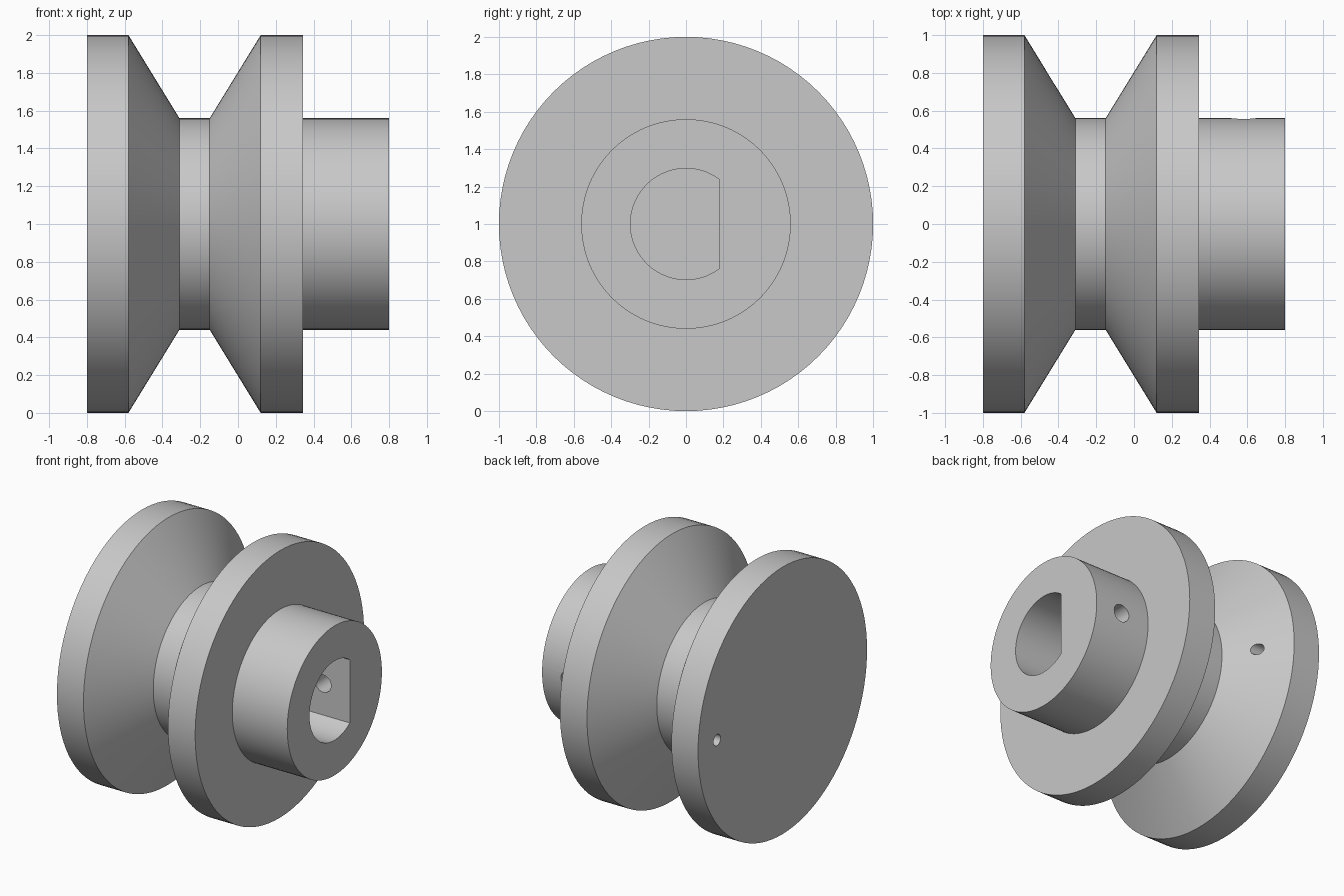
import bpy, bmesh
from math import sin, cos, acos, pi
from mathutils import Vector

cube = bpy.data.objects.get("Cube")
if cube:
    bpy.data.objects.remove(cube)

SEGMENTS = 96
AXIS_Z = 1.0


def make_object(name, bm):
    bmesh.ops.recalc_face_normals(bm, faces=bm.faces)
    mesh = bpy.data.meshes.new(name)
    bm.to_mesh(mesh)
    bm.free()
    obj = bpy.data.objects.new(name, mesh)
    bpy.context.collection.objects.link(obj)
    return obj


def arc(radius, start, end, steps):
    return [(radius * cos(start + (end - start) * i / steps),
             radius * sin(start + (end - start) * i / steps)) for i in range(steps + 1)]


def prism(name, outline, place, direction):
    """Extrude a closed outline; place maps its 2D points into space."""
    bm = bmesh.new()
    face = bm.faces.new([bm.verts.new(place(u, v)) for u, v in outline])
    extruded = bmesh.ops.extrude_face_region(bm, geom=[face])["geom"]
    moved = [g for g in extruded if isinstance(g, bmesh.types.BMVert)]
    bmesh.ops.translate(bm, verts=moved, vec=Vector(direction))
    return make_object(name, bm)


# Pulley body: lathe profile (x, radius) with V groove and hub
profile = [(-0.80, 1), (-0.58, 1), (-0.31, 0.56), (-0.15, 0.56),
           (0.12, 1), (0.345, 1), (0.345, 0.56), (0.80, 0.56)]
bm = bmesh.new()
rings = []
for x, r in profile:
    rings.append([bm.verts.new((x, u, AXIS_Z + v))
                  for u, v in arc(r, 0, 2 * pi, SEGMENTS)[:-1]])
for a, b in zip(rings, rings[1:]):
    for i in range(SEGMENTS):
        j = (i + 1) % SEGMENTS
        bm.faces.new((a[i], a[j], b[j], b[i]))
bm.faces.new(rings[0])
bm.faces.new(rings[-1])
pulley = make_object("pulley", bm)

# D-shaped shaft bore, blind, open at the hub end
bore_radius, flat_y = 0.297, 0.18
half = acos(flat_y / bore_radius)
bore = prism("bore_cutter", arc(bore_radius, half, 2 * pi - half, 64),
             lambda u, v: (-0.3, u, AXIS_Z + v), (1.3, 0, 0))

# Set screw hole through the hub wall into the flat of the bore
screw = prism("set_screw_cutter", arc(0.065, 0, 2 * pi, 32)[:-1],
              lambda u, v: (0.58 + u, 0.05, AXIS_Z + v), (0, 0.7, 0))

# Small cord hole through the left flange
cord = prism("cord_hole_cutter", arc(0.042, 0, 2 * pi, 32)[:-1],
             lambda u, v: (-0.9, 0.775 + u, AXIS_Z + v), (0.7, 0, 0))

# Cut the holes and apply
cutters = (bore, screw, cord)
for cutter in cutters:
    cutter.hide_render = True
    mod = pulley.modifiers.new(cutter.name, "BOOLEAN")
    mod.operation = "DIFFERENCE"
    mod.solver = "EXACT"
    mod.object = cutter
bpy.context.view_layer.update()
evaluated = pulley.evaluated_get(bpy.context.evaluated_depsgraph_get())
cut_mesh = bpy.data.meshes.new_from_object(evaluated)
pulley.modifiers.clear()
pulley.data = cut_mesh
for cutter in cutters:
    bpy.data.objects.remove(cutter)

# Plain grey material
grey = bpy.data.materials.new("light grey")
grey.use_nodes = True
colour = (0.58, 0.58, 0.58, 1)
grey.diffuse_color = colour
grey.node_tree.nodes["Principled BSDF"].inputs["Base Color"].default_value = colour
pulley.data.materials.clear()
pulley.data.materials.append(grey)

# Smooth round surfaces, crisp rims
bpy.ops.object.select_all(action="DESELECT")
pulley.select_set(True)
bpy.context.view_layer.objects.active = pulley
bpy.ops.object.shade_smooth_by_angle(angle=pi / 6)
